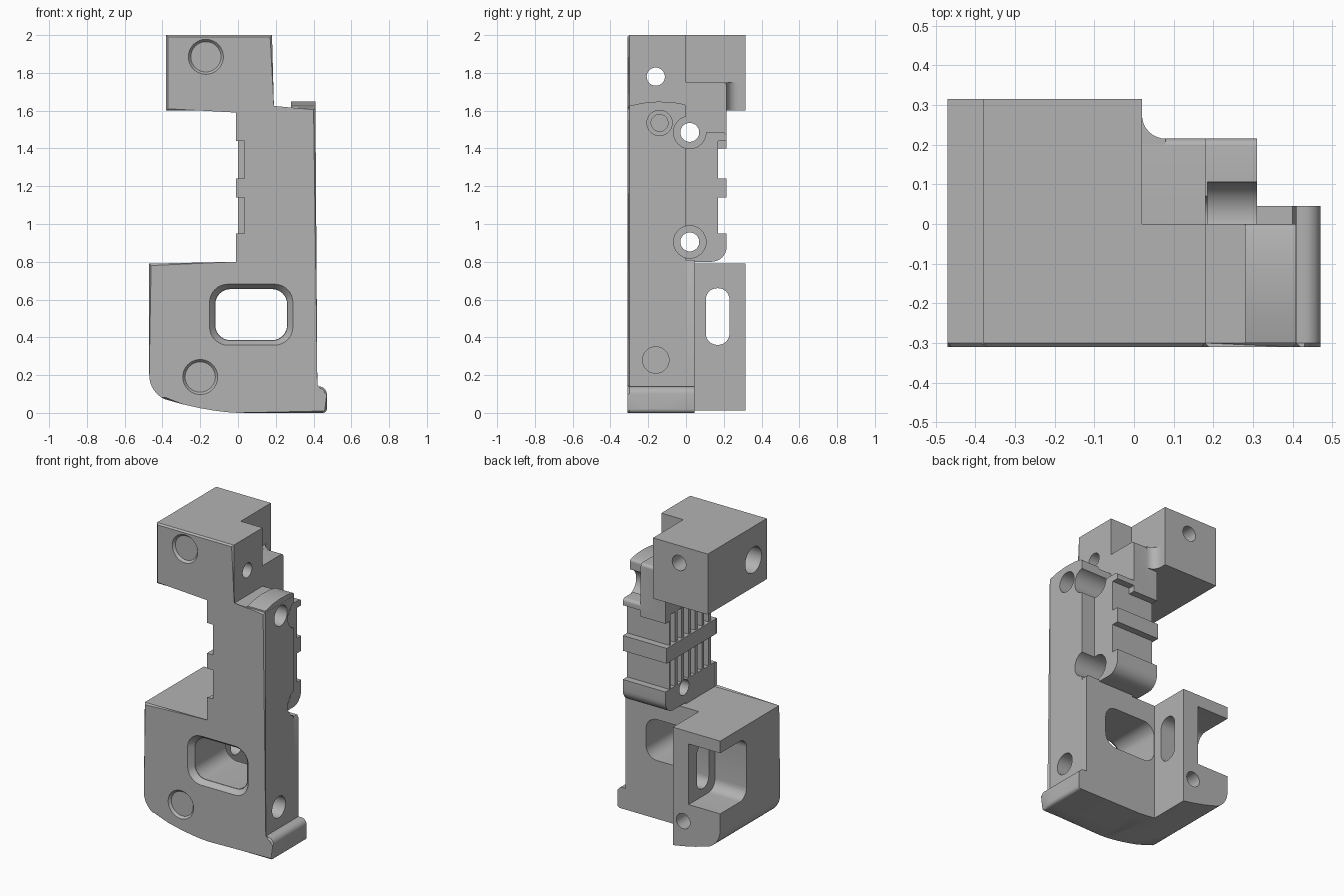
import bpy, bmesh, math
from mathutils import Vector

cube = bpy.data.objects.get("Cube")
if cube:
    bpy.data.objects.remove(cube, do_unlink=True)

grey = bpy.data.materials.new("plain grey")
grey.use_nodes = True
grey.diffuse_color = (0.45, 0.45, 0.45, 1)
grey.node_tree.nodes["Principled BSDF"].inputs["Base Color"].default_value = (0.45, 0.45, 0.45, 1)


def prism(name, points, axis, a, b, shrink=0.0, chamfer=0.0):
    """Extrude a flat outline along an axis; shrink tapers the far end."""
    place = {"x": lambda u, v, t: (t, u, v),
             "y": lambda u, v, t: (u, t, v),
             "z": lambda u, v, t: (u, v, t)}[axis]
    mid = sum((Vector(p) for p in points), Vector((0, 0))) / len(points)
    bm = bmesh.new()
    near = [bm.verts.new(place(u, v, a)) for u, v in points]
    far = []
    for p in points:
        d = Vector(p) - mid
        q = mid + d * (1 - shrink / d.length)
        far.append(bm.verts.new(place(q.x, q.y, b)))
    cap = bm.faces.new(near)
    bm.faces.new(far[::-1])
    for i in range(len(points)):
        j = (i + 1) % len(points)
        bm.faces.new((near[j], near[i], far[i], far[j]))
    if chamfer:
        bmesh.ops.bevel(bm, geom=list(cap.edges), offset=chamfer, segments=1,
                        affect="EDGES", clamp_overlap=True)
    bmesh.ops.recalc_face_normals(bm, faces=bm.faces)
    mesh = bpy.data.meshes.new(name)
    bm.to_mesh(mesh)
    bm.free()
    mesh.materials.append(grey)
    obj = bpy.data.objects.new(name, mesh)
    bpy.context.collection.objects.link(obj)
    return obj


def arc(cu, cv, r, start, end, n=8):
    angles = [math.radians(start + (end - start) * i / n) for i in range(n + 1)]
    return [(cu + r * math.cos(t), cv + r * math.sin(t)) for t in angles]


def circle(u, v, r, n=40):
    return arc(u, v, r, 0, 360, n)[:-1]


def rounded(u0, u1, v0, v1, r):
    return (arc(u1 - r, v1 - r, r, 0, 90) + arc(u0 + r, v1 - r, r, 90, 180)
            + arc(u0 + r, v0 + r, r, 180, 270) + arc(u1 - r, v0 + r, r, 270, 360))


def rect(u0, u1, v0, v1):
    return [(u0, v0), (u1, v0), (u1, v1), (u0, v1)]


solids, cutters = [], []


def add(*args, **kw):
    solids.append(prism(*args, **kw))


def cut(*args, **kw):
    cutters.append(prism(*args, **kw))


# Outlines of the curved underside and the foot lip
underside = arc(-0.33, 0.2, 0.14, 180, 245) + [
    (-0.29, 0.045), (-0.2, 0.025), (-0.125, 0.012), (-0.06, 0.004), (0, 0)]
foot = arc(0.45, 0.02, 0.02, 270, 360, 4) + arc(0.43, 0.1, 0.04, 0, 90) + [(0.41, 0.14)]

# Front panel running the full height
body = prism("bracket_body", [(-0.47, 0.79)] + underside + foot + [
    (0.41, 1.615), (0.18, 1.615), (0.18, 2), (-0.38, 2), (-0.38, 1.6), (0, 1.6), (0, 0.79)],
    "y", -0.31, 0, chamfer=0.01)

# Upper block with a filleted inner corner
add("upper_block", rect(-0.38, 0.02, -0.2, 0.315), "z", 1.6, 2)
add("upper_fillet", [(-0.05, 0.2), (0.08, 0.2)] + arc(0.08, 0.275, 0.06, 270, 180)
    + [(-0.05, 0.275)], "z", 1.6, 1.75)
add("upper_shelf", [(-0.2, 1.4), (0.215, 1.4)] + arc(0.195, 1.73, 0.02, 0, 90)
    + [(-0.2, 1.75)], "x", 0, 0.18)

# Rear column with stepped grip bands
add("rear_column", [(-0.2, 0.8), (0.11, 0.8)] + arc(0.135, 0.88, 0.08, 270, 360)
    + [(0.215, 0.95), (0.17, 0.95), (0.17, 1.14), (0.215, 1.14), (0.215, 1.24),
       (0.17, 1.24), (0.17, 1.44), (0.215, 1.44)]
    + arc(0.195, 1.465, 0.02, 0, 90, 4) + [(-0.2, 1.485)], "x", 0, 0.31)
add("middle_band", rect(-0.01, 0.1, -0.3, 0.215), "z", 1.14, 1.24)

# Lower panel and lower rear block
add("lower_panel", [(-0.47, 0.79)] + underside + foot
    + [(0.41, 0.79), (0.4, 0.81), (0.05, 0.81), (0.05, 0.79)], "y", -0.2, 0.045)
add("lower_block", [(-0.47, 0.79)] + underside[:-2] + [(-0.125, 0.79)], "y", -0.2, 0.315)

# Domed cap on the right edge
add("edge_cap", [(-0.3, 1.5), (0, 1.5), (0, 1.615)] + arc(-0.015, 1.62, 0.015, 0, 80, 4)
    + [(-0.07, 1.645), (-0.15, 1.648), (-0.23, 1.641), (-0.3, 1.625)], "x", 0.28, 0.409)

# Grooves between the vertical ribs
rib_pitch = 0.07
for z0, z1 in ((0.95, 1.14), (1.24, 1.44)):
    cut("front_groove", rect(-0.1, 0.035, -0.5, -0.26), "z", z0, z1)
    for i in range(6):
        y = -0.235 + i * rib_pitch
        cut("rib_groove", rect(-0.1, 0.035, y, y + 0.045), "z", z0, z1)

# Front window with a sloped rim
cut("window", rounded(-0.12, 0.26, 0.385, 0.655, 0.08), "y", -0.5, 0.5)
cut("window_rim", rounded(-0.155, 0.295, 0.355, 0.685, 0.1), "y", -0.315, -0.275, shrink=0.035)

# Rear corner pocket and the slot through its wall
cut("corner_pocket", rounded(0.04, 0.6, 0.31, 0.71, 0.07), "x", -0.7, -0.24)
cut("wall_slot", rounded(0.105, 0.23, 0.36, 0.66, 0.06), "x", -0.5, -0.05)

# Front screw holes with counterbores
for x, z in ((-0.17, 1.885), (-0.2, 0.19)):
    cut("screw_hole", circle(x, z, 0.05), "y", -0.5, 0.5)
    cut("screw_bore", circle(x, z, 0.08), "y", -0.5, -0.17)
    cut("screw_rim", circle(x, z, 0.097), "y", -0.315, -0.295, shrink=0.017)

# Cross holes through the column
for z in (0.905, 1.485):
    cut("cross_hole", circle(0.02, z, 0.05), "x", -0.2, 0.6)
    cut("cross_bore", circle(0.02, z, 0.086), "x", 0.185, 0.6)

# Side hole in the upper block, and blind holes in the right edge
cut("upper_hole", circle(-0.16, 1.78, 0.048), "x", -0.6, 0.4)
cut("upper_bore", circle(-0.16, 1.78, 0.085), "x", -0.6, -0.27)
cut("edge_hole_lower", circle(-0.16, 0.28, 0.07), "x", 0.28, 0.6)
cut("edge_hole_upper", circle(-0.14, 1.535, 0.067), "x", 0.3, 0.6)
cut("edge_hole_pilot", circle(-0.14, 1.535, 0.045), "x", 0.23, 0.6)

# Merge the solids, cut the openings, then keep only the finished body
for helpers, operation in ((solids, "UNION"), (cutters, "DIFFERENCE")):
    for helper in helpers:
        mod = body.modifiers.new(helper.name, "BOOLEAN")
        mod.operation = operation
        mod.solver = "EXACT"
        mod.object = helper
bpy.context.view_layer.update()
done = bpy.data.meshes.new_from_object(
    body.evaluated_get(bpy.context.evaluated_depsgraph_get()))
body.modifiers.clear()
body.data = done
for helper in solids + cutters:
    bpy.data.objects.remove(helper, do_unlink=True)

bpy.ops.object.select_all(action="DESELECT")
body.select_set(True)
bpy.context.view_layer.objects.active = body
bpy.ops.object.shade_smooth_by_angle(angle=math.radians(30))
